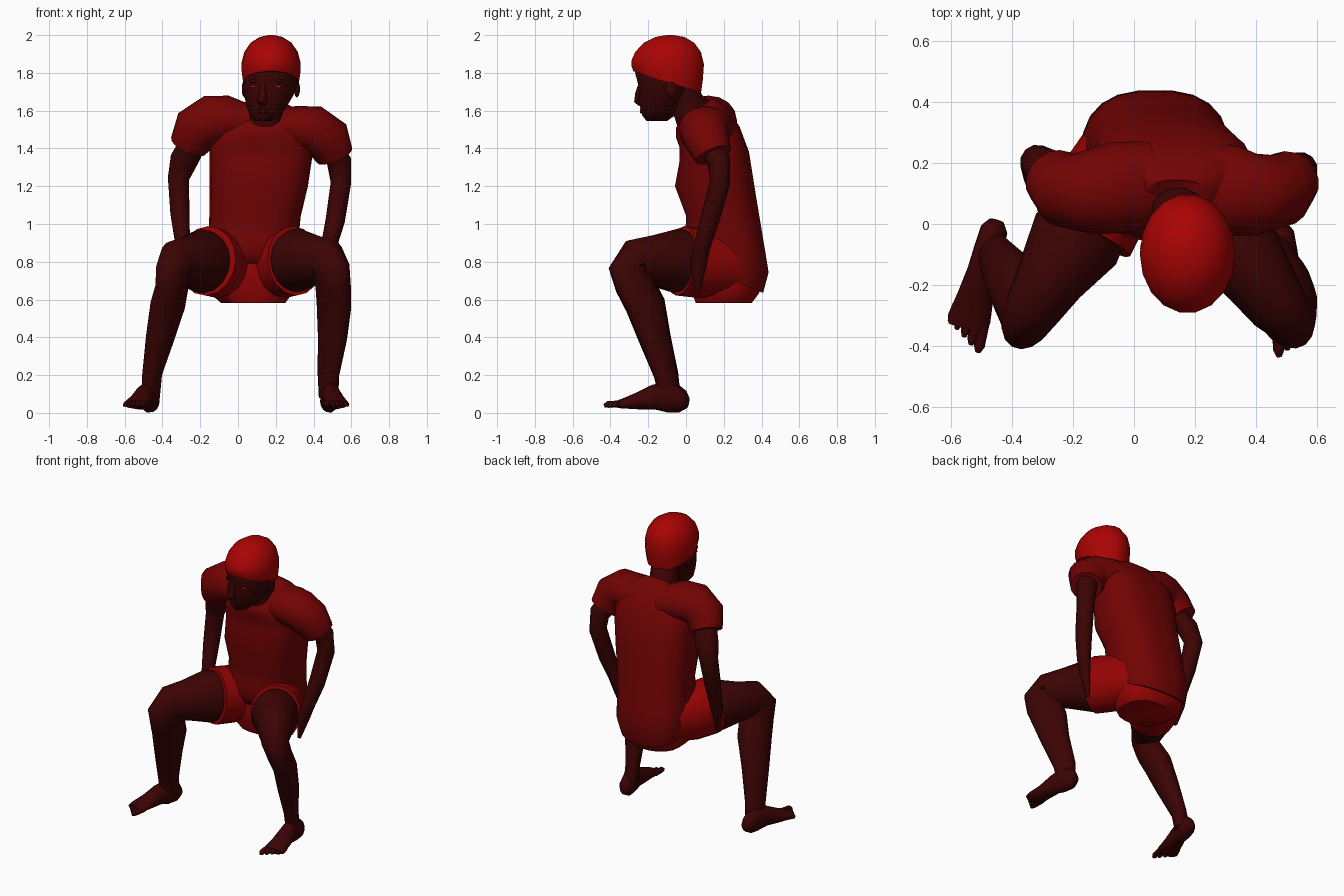
import bpy, bmesh
from math import sin, cos, pi, radians
from mathutils import Vector


def material(name, rgb):
    m = bpy.data.materials.new(name)
    m.diffuse_color = (*rgb, 1)
    return m


SKIN = material("skin", (0.045, 0.001, 0.001))
SHIRT = material("shirt", (0.17, 0.001, 0.001))
SHORTS = material("shorts", (0.3, 0.001, 0.001))
HAIR = material("hair", (0.4, 0.001, 0.001))
EYE = material("eye", (0.75, 0.005, 0.02))


def skin_rings(name, rings, mat):
    """Join rings of points into a closed, smooth surface."""
    bm = bmesh.new()
    vs = [[bm.verts.new(p) for p in ring] for ring in rings]
    n = len(vs[0])
    for a, b in zip(vs, vs[1:]):
        for i in range(n):
            j = (i + 1) % n
            bm.faces.new((a[i], a[j], b[j], b[i]))
    bm.faces.new(vs[0])
    bm.faces.new(vs[-1])
    bmesh.ops.recalc_face_normals(bm, faces=bm.faces[:])
    me = bpy.data.meshes.new(name)
    bm.to_mesh(me)
    bm.free()
    ob = bpy.data.objects.new(name, me)
    bpy.context.collection.objects.link(ob)
    me.materials.append(mat)
    bpy.ops.object.select_all(action='DESELECT')
    ob.select_set(True)
    bpy.context.view_layer.objects.active = ob
    bpy.ops.object.shade_smooth_by_angle(angle=radians(50))
    return ob


def stack(name, secs, mat, n=18, p=1.0):
    """Level ellipses (x, y, z, rx, ry, tilt); tilt raises the back."""
    def c(v):
        return abs(v) ** p * (1 if v > 0 else -1)
    rings = []
    for x, y, z, rx, ry, tilt in secs:
        ring = []
        for i in range(n):
            a = 2 * pi * i / n
            dy = ry * c(sin(a))
            ring.append((x + rx * c(cos(a)), y + dy, z + tilt * dy))
        rings.append(ring)
    return skin_rings(name, rings, mat)


def tube(name, secs, mat, n=14, side=(1, 0, 0)):
    """Ellipses (x, y, z, r_side, r_up) set square to their path."""
    pts = [Vector(s[:3]) for s in secs]
    rings = []
    u = Vector(side)
    for k, s in enumerate(secs):
        t = (pts[min(k + 1, len(pts) - 1)] - pts[max(k - 1, 0)]).normalized()
        u = (u - t * u.dot(t)).normalized()
        v = t.cross(u)
        rings.append([pts[k] + u * s[3] * cos(2 * pi * i / n) + v * s[4] * sin(2 * pi * i / n)
                      for i in range(n)])
    return skin_rings(name, rings, mat)


def blob(name, loc, size, mat):
    x, y, z = loc
    rx, ry, rz = size
    return stack(name, [(x, y, z - rz * cos(a), rx * sin(a), ry * sin(a), 0)
                        for a in (0.15, 0.7, 1.2, 1.94, 2.44, 2.99)], mat, 10)


# shirt body with sloping collar and hem
stack("shirt", [
    (.07, .21, .715, .22, .2, -.4), (.07, .213, .8, .245, .226, -.25),
    (.08, .205, .9, .238, .213, -.12),
    (.09, .195, 1.04, .242, .195, 0), (.11, .152, 1.2, .26, .212, 0),
    (.122, .15, 1.36, .272, .185, .12), (.127, .125, 1.46, .28, .16, .35),
    (.13, .08, 1.54, .24, .135, .6), (.14, .045, 1.59, .12, .1, .8)], SHIRT, 22, .78)

# sleeves, each running from the chest to its hem
tube("sleeve_a", [(.06, .13, 1.53, .14, .1), (-.06, .12, 1.55, .15, .13),
                  (-.14, .105, 1.545, .14, .138), (-.22, .11, 1.5, .122, .13),
                  (-.262, .15, 1.415, .1, .102)], SHIRT, 16, (0, 1, 0))
tube("sleeve_b", [(.18, .13, 1.51, .14, .1), (.31, .11, 1.505, .15, .12),
                  (.4, .095, 1.5, .135, .128), (.475, .11, 1.45, .12, .125),
                  (.51, .145, 1.365, .1, .102)], SHIRT, 16, (0, 1, 0))

# bare arms with tapering hands
tube("arm_a", [(-.2, .09, 1.5, .07, .07), (-.285, .18, 1.34, .076, .065),
               (-.315, .2, 1.24, .058, .06), (-.308, .15, 1.06, .052, .052),
               (-.295, .1, .92, .042, .045), (-.292, .075, .82, .03, .05),
               (-.285, .06, .7, .01, .015)], SKIN, 12)
tube("arm_b", [(.45, .09, 1.48, .07, .07), (.535, .175, 1.33, .066, .062),
               (.545, .18, 1.22, .056, .056), (.515, .125, 1.02, .053, .052),
               (.48, .085, .88, .043, .045), (.455, .065, .78, .03, .045),
               (.425, .06, .64, .01, .013)], SKIN, 12)

# shorts: seat and two legs
stack("shorts_seat", [
    (.08, .2, .582, .17, .15, 0), (.07, .21, .635, .22, .18, 0),
    (.07, .205, .74, .225, .19, 0), (.075, .2, .88, .2, .17, 0)], SHORTS, 18, .85)
tube("shorts_leg_a", [(-.01, .24, .78, .16, .16), (-.11, .08, .79, .17, .182),
                      (-.165, -.03, .805, .17, .185)], SHORTS, 16)
tube("shorts_leg_b", [(.15, .24, .78, .16, .16), (.25, .08, .79, .16, .182),
                      (.3, -.02, .805, .16, .185)], SHORTS, 16)

# legs, bent at the knee
tube("leg_a", [(-.11, .08, .79, .13, .14), (-.19, -.05, .803, .155, .17),
               (-.275, -.18, .8, .115, .13), (-.33, -.275, .795, .094, .12),
               (-.343, -.303, .765, .082, .114),
               (-.348, -.272, .68, .08, .113), (-.372, -.215, .57, .088, .112),
               (-.412, -.167, .4, .073, .09), (-.455, -.105, .2, .046, .07),
               (-.463, -.085, .08, .046, .06)], SKIN, 16)
tube("leg_b", [(.25, .08, .79, .13, .14), (.315, -.05, .808, .148, .17),
               (.41, -.18, .81, .117, .13), (.475, -.275, .8, .098, .12),
               (.495, -.303, .765, .086, .114),
               (.503, -.272, .68, .08, .113), (.508, -.215, .57, .076, .112),
               (.5, -.167, .4, .068, .09), (.478, -.105, .2, .046, .07),
               (.48, -.085, .08, .046, .06)], SKIN, 16)


# feet with five toes; out is the outer side of the foot
def foot(tag, hx, hy, ang, out):
    f = Vector((sin(ang), -cos(ang), 0))
    side = Vector((cos(ang), sin(ang), 0)) * out
    heel = Vector((hx, hy, 0))
    tube("foot_" + tag, [(*(heel + f * d + Vector((0, 0, z))), w, h) for d, z, w, h in (
        (0, .055, .025, .03), (.03, .06, .045, .061), (.09, .085, .048, .085),
        (.17, .083, .05, .068), (.26, .062, .06, .045), (.33, .05, .07, .028),
        (.365, .045, .062, .02))], SKIN)
    for i in range(5):
        off, tip, r = -.05 + i * .026, .43 - i * .018, .018 - i * .0015
        tube(f"toe_{tag}_{i}", [
            (*(heel + f * d + side * off * s + Vector((0, 0, z))), rr, rr)
            for d, s, z, rr in ((.33 - i * .008, 1, .048, r), (tip - .02, 1.1, .045, r),
                                (tip, 1.12, .038, r * .5))], SKIN, 8)


foot("a", -.45, .01, -.27, -1)
foot("b", .475, .0, .13, 1)

# neck and face
stack("neck", [(.145, .035, 1.5, .1, .085, .7), (.145, .035, 1.59, .092, .085, .8),
               (.16, .0, 1.66, .09, .085, .3), (.17, -.03, 1.75, .095, .1, 0)], SKIN, 14)
stack("face", [
    (.135, -.155, 1.545, .045, .055, 0), (.143, -.145, 1.575, .08, .088, 0),
    (.152, -.135, 1.62, .105, .11, 0), (.163, -.12, 1.68, .13, .133, 0),
    (.17, -.108, 1.74, .143, .148, 0), (.175, -.1, 1.8, .148, .172, 0),
    (.175, -.1, 1.84, .13, .16, 0)], SKIN, 18)
tube("nose", [(.135, -.24, 1.74, .012, .012), (.13, -.253, 1.69, .017, .016),
              (.128, -.255, 1.65, .028, .02), (.13, -.24, 1.632, .02, .012)], SKIN, 8)
for i, (z, w) in enumerate(((1.607, .036), (1.593, .031))):
    blob(f"lip_{i}", (.133, -.232, z), (w, .014, .009), SKIN)
for i, (x, y) in enumerate(((.084, -.22), (.21, -.24))):
    blob(f"eye_{i}", (x, y, 1.728), (.02, .01, .007), EYE)
    blob(f"brow_{i}", (x + .005, y, 1.756), (.028, .018, .012), SKIN)
for i, x in enumerate((.035, .312)):
    blob(f"ear_{i}", (x, -.08, 1.715), (.016, .032, .045), SKIN)

# close-cropped hair cap
stack("hair", [
    (.175, -.1, 1.752, .148, .182, -.32), (.175, -.1, 1.8, .155, .192, -.2),
    (.175, -.097, 1.855, .156, .195, -.05), (.175, -.095, 1.91, .142, .177, 0),
    (.175, -.09, 1.96, .108, .135, 0), (.175, -.085, 1.99, .06, .078, 0),
    (.175, -.085, 2.0, .015, .02, 0)], HAIR, 18)
